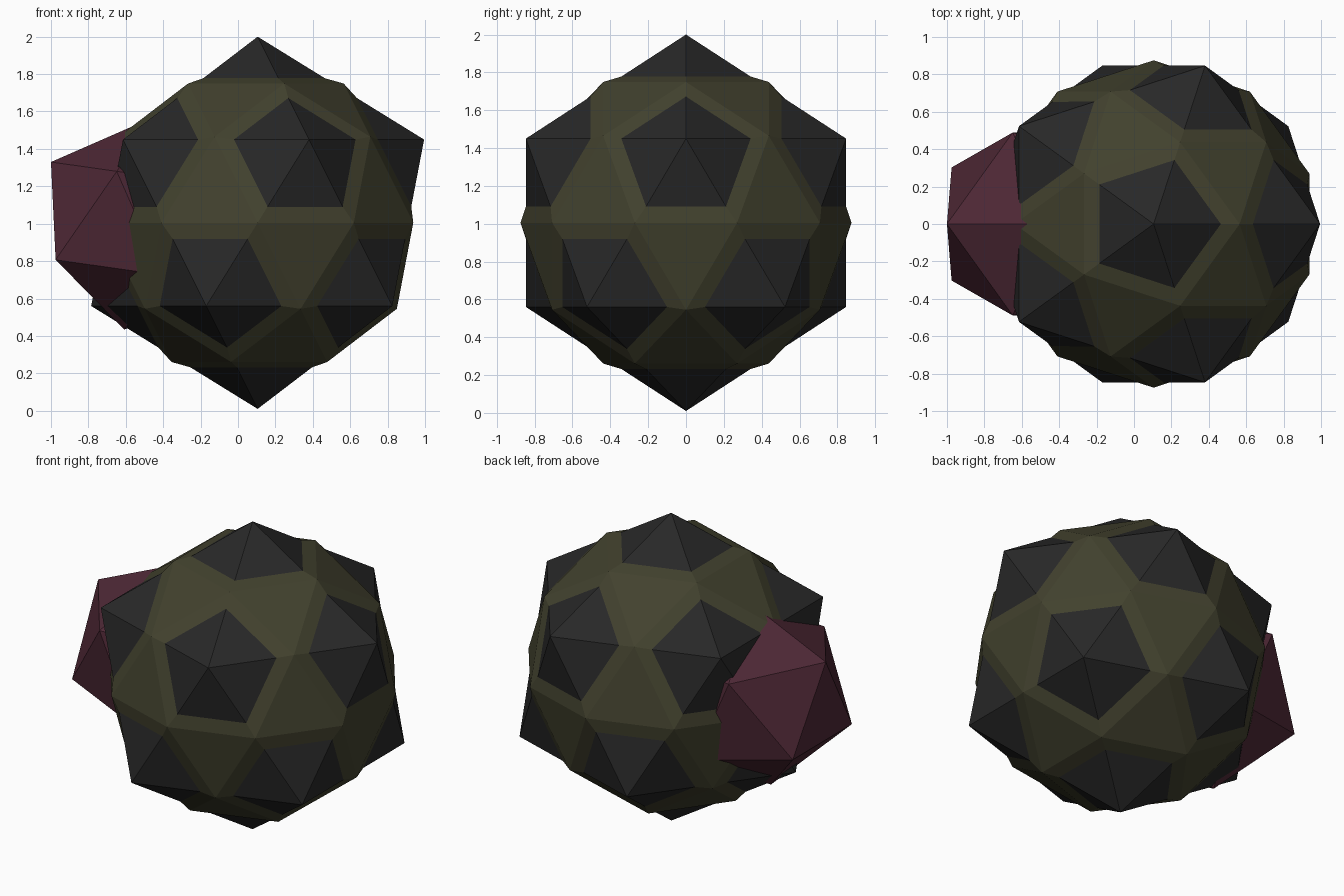
import bpy, math

if "Cube" in bpy.data.objects:
    bpy.data.objects.remove(bpy.data.objects["Cube"])


def material(name, rgb):
    m = bpy.data.materials.new(name)
    m.diffuse_color = (*rgb, 1.0)
    m.use_nodes = True
    m.node_tree.nodes["Principled BSDF"].inputs["Base Color"].default_value = m.diffuse_color
    return m


def ball(name, detail, radius, loc, tilt, mat):
    # flat-faced icosphere, tilted about the y axis
    bpy.ops.mesh.primitive_ico_sphere_add(
        subdivisions=detail, radius=radius, location=loc,
        rotation=(0, math.radians(tilt), 0))
    ob = bpy.context.object
    ob.name = name
    ob.data.materials.append(mat)
    bpy.ops.object.shade_flat()
    return ob


black = material("charcoal black", (0.021, 0.021, 0.021))
olive = material("dark olive", (0.054, 0.053, 0.027))
maroon = material("dark maroon", (0.076, 0.021, 0.036))

# Spiky core whose twelve corners poke out of the shell
ball("spiked_core", 1, 0.995, (0.105, 0, 1.005), 0, black)
# Rounder faceted shell
ball("faceted_shell", 2, 0.875, (0.105, 0, 1.005), 0, olive)
# Smaller tilted gem sunk into the left side
ball("side_gem", 1, 0.575, (-0.527, 0, 1.003), -55.35, maroon)
